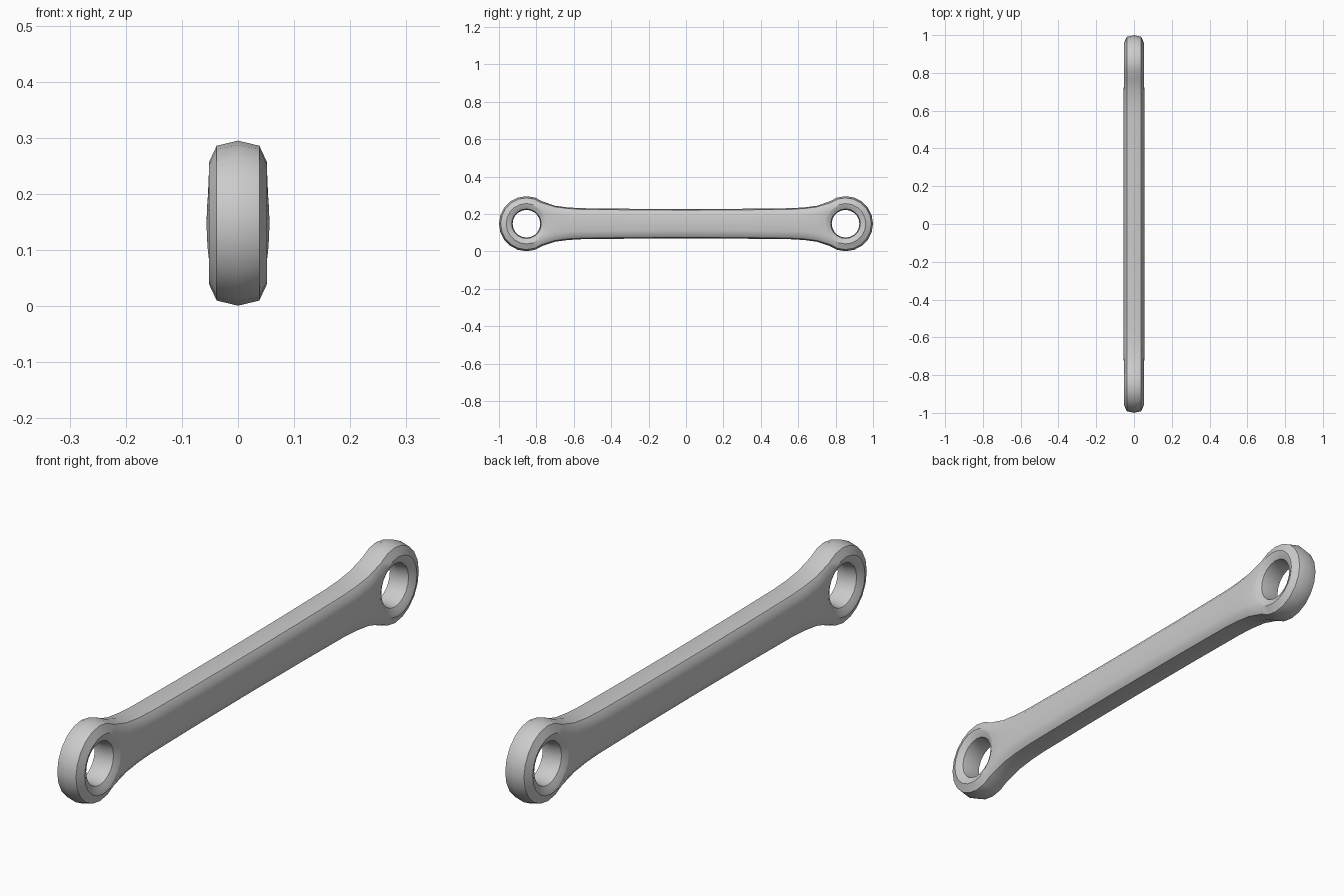
import bpy, bmesh
from math import sin, cos, radians

if "Cube" in bpy.data.objects:
    bpy.data.objects.remove(bpy.data.objects["Cube"])

CY, CZ, N, K = 0.853, 0.148, 20, 3      # ring centre, ring sides, half-span of the joint
STEP = 360 / N
OUTER = [(0.147, 0.0), (0.138, 0.038), (0.108, 0.052)]   # (radius, x) from rim to face
INNER = [(0.100, 0.050), (0.079, 0.038), (0.074, 0.0)]   # countersink and bore
# (y, half height) of the bar from the ring to the middle
STATIONS = [(0.70, 0.096), (0.63, 0.087), (0.56, 0.083), (0.3, 0.080), (0.0, 0.079)]

bm = bmesh.new()


def ring_row(r, x, ks):
    """Points around the eye; k = 0 points along the bar."""
    return {k % N: bm.verts.new((x, CY - r * cos(radians(k * STEP)),
                                 CZ + r * sin(radians(k * STEP)))) for k in ks}


def strip(a, b):
    """Quads between two equally long point lists."""
    for i in range(len(a) - 1):
        bm.faces.new((a[i], a[i + 1], b[i + 1], b[i]))


# eye: the rim stays open where the bar joins
arc = [k % N for k in range(K, N - K + 1)]
full = [k % N for k in range(N + 1)]
rim = [ring_row(r, x, arc) for r, x in OUTER[:2]]
face = ring_row(*OUTER[2], range(N))
bore = [ring_row(r, x, range(N)) for r, x in INNER]
for a, b in zip(rim + [face], rim[1:] + [face]):
    if a is not b:
        strip([a[k] for k in arc], [b[k] for k in arc])
for a, b in zip([face] + bore, bore):
    strip([a[k] for k in full], [b[k] for k in full])

# bar: half section lofted from the eye to the middle
lo = N - K
prev = ([rim[0][K], rim[1][K]] + [face[k % N] for k in range(K, -K - 1, -1)]
        + [rim[1][lo], rim[0][lo]])
for y, h in STATIONS:
    side = [(0.056 - 0.005 * (k / K) ** 2, k / K * (h - 0.024)) for k in range(K, -K - 1, -1)]
    sec = [(0, h), (0.038, h - 0.006)] + side + [(0.038, 0.006 - h), (0, -h)]
    cur = []
    for i, (x, z) in enumerate(sec):
        # section bows toward the eye at its top and bottom near the ring
        cur.append(bm.verts.new((x, y, CZ + z)))
    strip(prev, cur)
    prev = cur

# mirror to the other side and the other end
for axis in (0, 1):
    geo = bmesh.ops.duplicate(bm, geom=bm.verts[:] + bm.edges[:] + bm.faces[:])["geom"]
    for v in geo:
        if isinstance(v, bmesh.types.BMVert):
            v.co[axis] *= -1
    bmesh.ops.remove_doubles(bm, verts=bm.verts[:], dist=0.0005)
bmesh.ops.recalc_face_normals(bm, faces=bm.faces[:])

mesh = bpy.data.meshes.new("link_bar")
bm.to_mesh(mesh)
bm.free()
link = bpy.data.objects.new("link_bar", mesh)
bpy.context.collection.objects.link(link)
bpy.context.view_layer.objects.active = link
link.select_set(True)
bpy.ops.object.shade_smooth_by_angle(angle=radians(35))
